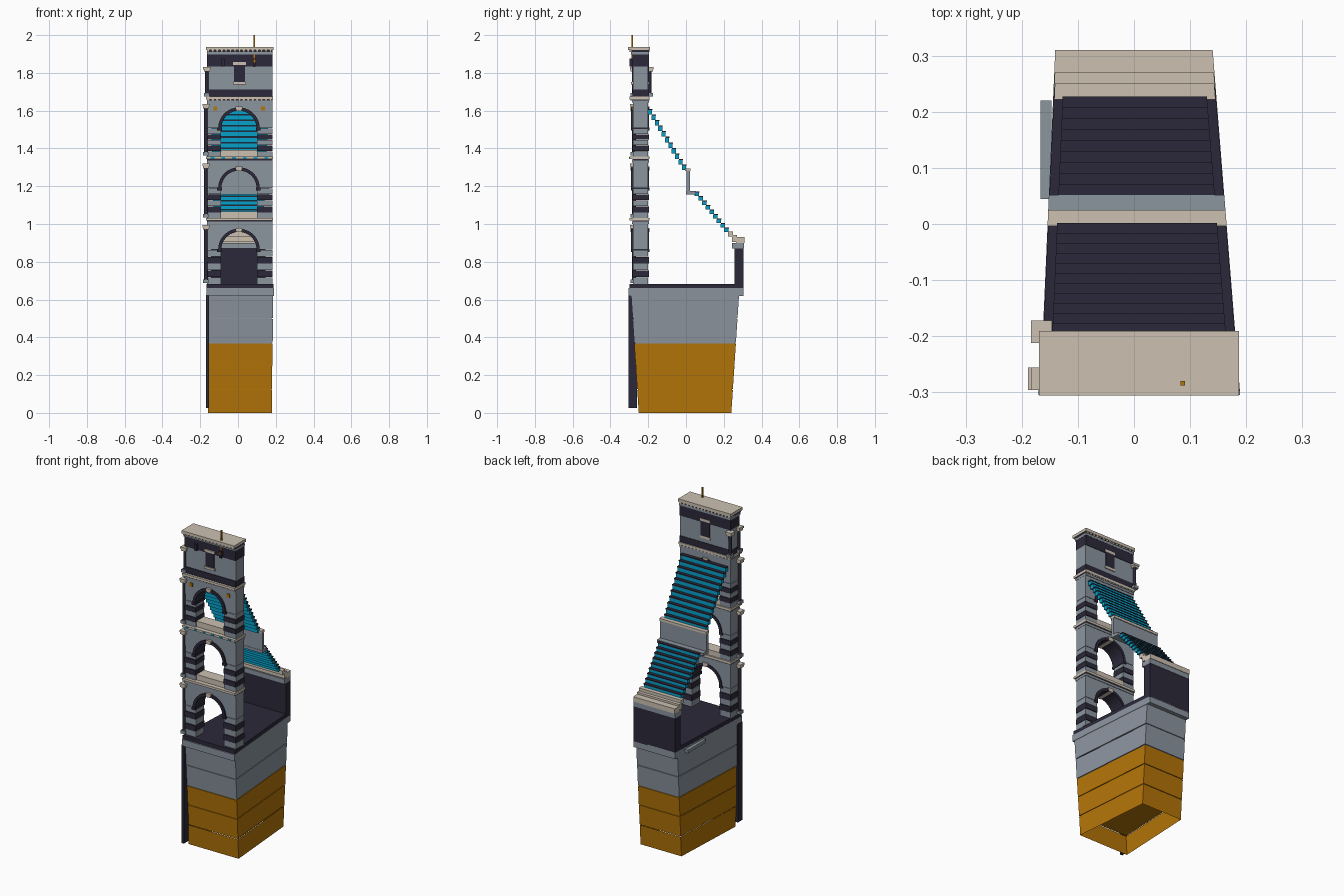
import bpy, bmesh, math

if "Cube" in bpy.data.objects:
    bpy.data.objects.remove(bpy.data.objects["Cube"])

def mat(name, r, g, b):
    m = bpy.data.materials.new(name)
    m.diffuse_color = tuple((c / 255) ** 2.2 for c in (r, g, b)) + (1,)
    m.use_nodes = True
    m.node_tree.nodes["Principled BSDF"].inputs["Base Color"].default_value = m.diffuse_color
    return m

DARK = mat("dark slate", 47, 45, 60)
GRAY = mat("blue gray stone", 138, 147, 157)
BEIGE = mat("pale stone", 203, 192, 176)
OCHRE = mat("ochre", 178, 116, 16)
CYAN = mat("cyan", 14, 160, 200)

# The model is a wedge slice: side planes as a function of depth
def left(y): return -0.154 + 0.044 * y
def right(y): return 0.165 - 0.08 * y

def finish(name, bm, m):
    bmesh.ops.recalc_face_normals(bm, faces=bm.faces)
    me = bpy.data.meshes.new(name)
    bm.to_mesh(me)
    bm.free()
    me.materials.append(m)
    ob = bpy.data.objects.new(name, me)
    bpy.context.collection.objects.link(ob)
    return ob

def hexa(name, lo, hi, m, open_ends=False):
    """Solid between two quads."""
    bm = bmesh.new()
    a = [bm.verts.new(p) for p in lo]
    b = [bm.verts.new(p) for p in hi]
    if not open_ends:
        bm.faces.new(a[::-1])
        bm.faces.new(b)
    for i in range(4):
        j = (i + 1) % 4
        bm.faces.new((a[i], a[j], b[j], b[i]))
    return finish(name, bm, m)

def wedge(name, y0, y1, z0, z1, m, inset=0.0, grow=0.0, open_ends=False):
    """Slab following the side planes; grow widens the top in depth."""
    def quad(ya, yb, z):
        return [(left(ya) + inset, ya, z), (right(ya) - inset, ya, z),
                (right(yb) - inset, yb, z), (left(yb) + inset, yb, z)]
    return hexa(name, quad(y0, y1, z0), quad(y0 - grow, y1 + grow, z1), m, open_ends)

def box(name, x0, x1, y0, y1, z0, z1, m):
    q = [(x0, y0), (x1, y0), (x1, y1), (x0, y1)]
    return hexa(name, [(x, y, z0) for x, y in q], [(x, y, z1) for x, y in q], m)

def prism(name, pts, y0, y1, m):
    """Front profile (x, z) pushed through in depth."""
    bm = bmesh.new()
    f = bm.faces.new([bm.verts.new((x, y0, z)) for x, z in pts])
    r = bmesh.ops.extrude_face_region(bm, geom=[f])
    bmesh.ops.translate(bm, vec=(0, y1 - y0, 0),
                        verts=[v for v in r["geom"] if isinstance(v, bmesh.types.BMVert)])
    return finish(name, bm, m)

def column(name, x, y, z0, z1, r=0.011):
    bm = bmesh.new()
    bmesh.ops.create_cone(bm, cap_ends=True, segments=12, radius1=r, radius2=r * 0.85, depth=z1 - z0)
    bmesh.ops.translate(bm, vec=(x, y, (z0 + z1) / 2), verts=bm.verts)
    finish(name + "_shaft", bm, DARK)
    box(name + "_base", x - .015, x + .015, y - .017, y + .017, z0 - .01, z0 + .008, GRAY)
    box(name + "_capital", x - .016, x + .016, y - .017, y + .017, z1 - .008, z1 + .004, BEIGE)
    box(name + "_abacus", x - .019, x + .019, y - .02, y + .02, z1 + .004, z1 + .016, BEIGE)

# Base: flared courses, the lowest open underneath
levels = [0, .127, .252, .372, .502, .625]
for i in range(5):
    z0, z1 = levels[i], levels[i + 1]
    g = 0.065 * z0
    wedge(f"base_course_{i+1}", -.25 - g, .24 + g, z0, z1 - .005, OCHRE if i < 3 else GRAY,
          inset=.006 - .008 * z0, grow=.065 * (z1 - z0), open_ends=(i == 0))
    if i:
        wedge(f"base_joint_{i+1}", -.245 - g, .235 + g, z0 - .006, z0, OCHRE if i < 3 else GRAY, inset=.009)
box("corner_post", -.17, -.153, -.305, -.26, .025, .625, DARK)
wedge("base_ledge", -.305, .305, .62, .66, GRAY)
box("side_ledge_strip", -.167, -.147, .045, .22, .63, .65, GRAY)
wedge("floor", -.298, .285, .655, .683, DARK, inset=.001)

# Low rear wall and its pale steps
wedge("rear_wall", .257, .305, .655, .87, DARK)
wedge("rear_wall_cap", .243, .307, .87, .9, GRAY)
wedge("rear_step_1", .265, .31, .9, .93, BEIGE)
wedge("rear_step_2", .243, .27, .905, .942, BEIGE, inset=.001)
wedge("rear_step_3", .222, .25, .935, .96, BEIGE, inset=.002)

# Seating tiers
def tiers(name, n, ya, yb, za, zb):
    dy, dz = (yb - ya) / n, (zb - za) / n
    for i in range(n):
        y, z = ya + i * dy, za + (i + 1) * dz
        wedge(f"{name}_riser_{i+1}", y + dy - .004, y, z - dz, z - .006, CYAN, inset=.019)
        wedge(f"{name}_tread_{i+1}", y + dy - .002, y + .002, z - .006, z, DARK, inset=.017)
tiers("lower_tier", 9, .225, .05, .958, 1.172)
tiers("upper_tier", 11, 0, -.197, 1.285, 1.61)
wedge("walkway", 0, .052, 1.157, 1.174, GRAY)
wedge("walkway_wall", .002, .02, 1.174, 1.282, GRAY)
wedge("walkway_wall_cap", -.004, .025, 1.28, 1.295, BEIGE)

# Facade storeys
XL, XR, CX, R, YF, YB = -.163, .182, .005, .095, -.28, -.2

def arc(r, z, n=18):
    return [(CX - r * math.cos(math.pi * i / n), z + r * math.sin(math.pi * i / n)) for i in range(n + 1)]

def storey(k, z0, top):
    spring = top - .135
    n = 5
    h = (spring - z0) / n
    # striped piers
    for i in range(n):
        m = DARK if i % 2 else GRAY
        o = .003 if i % 2 else 0
        for s, a, b in (("left", XL, CX - R), ("right", CX + R, XR)):
            box(f"storey{k}_{s}_pier_{i+1}", a, b, YF - o, YB + o, z0 + i * h, z0 + (i + 1) * h - .002, m)
    # arch wall, ring, imposts and keystone
    prism(f"storey{k}_arch_wall", [(XL, spring)] + arc(R, spring) + [(XR, spring), (XR, top), (XL, top)], YF, YB, GRAY)
    prism(f"storey{k}_arch_ring", arc(R - .002, spring) + arc(R + .015, spring)[::-1], YF - .01, YB + .005, DARK)
    for s in (-1, 1):
        x = CX + s * (R + .008)
        box(f"storey{k}_impost", x - .012, x + .012, YF - .012, YB + .006, spring - .012, spring + .003, DARK)
    prism(f"storey{k}_keystone", [(CX - .012, spring + R - .003), (CX + .012, spring + R - .003),
                                  (CX + .018, spring + R + .02), (CX - .018, spring + R + .02)], YF - .014, YB + .007, BEIGE)
    # entablature
    box(f"storey{k}_frieze", XL - .002, XR + .001, YF - .006, YB + .003, top, top + .012, GRAY)
    box(f"storey{k}_shadow_band", XL, XR, YF - .003, YB + .002, top + .012, top + .018, DARK)
    box(f"storey{k}_cornice", XL - .006, XR + .004, YF - .018, YB + .008, top + .018, top + .032, BEIGE)
    column(f"storey{k}_column", -.17, -.276, z0 + .015, top - .022)

for k, (z0, top) in enumerate([(.683, 1.0), (1.03, 1.325), (1.357, 1.642)], 1):
    storey(k, z0, top)
    if k > 1:
        box(f"storey{k}_sill", CX - R, CX + R, YF + .008, YB, z0, z0 + .035, BEIGE)
for i in range(6):
    x = -.135 + i * .057
    box("cyan_inlay", x - .01, x + .01, YF - .021, YF - .01, 1.346, 1.354, CYAN)
for x in (-.12, .132):
    box("ochre_plaque", x - .01, x + .01, YF - .006, YF, 1.6, 1.622, OCHRE)

# Attic storey
box("attic_plinth", XL, XR, YF - .004, YB + .003, 1.672, 1.712, DARK)
box("attic_wall", XL, XR, YF, YB, 1.712, 1.835, GRAY)
box("attic_band", XL, XR, YF - .003, YB + .003, 1.835, 1.897, DARK)
box("attic_window", -.022, .038, YF - .005, YB + .005, 1.752, 1.842, DARK)
box("window_sill", -.027, .043, YF - .01, YB + .005, 1.738, 1.752, BEIGE)
box("window_lintel", -.027, .043, YF - .01, YB + .005, 1.842, 1.857, BEIGE)
box("roof_molding", XL - .002, XR + .001, YF - .01, YB + .004, 1.897, 1.91, GRAY)
box("roof_slab", XL - .006, XR + .005, YF - .026, YB + .009, 1.92, 1.938, BEIGE)
box("roof_core", XL, XR, YF - .008, YB + .003, 1.91, 1.92, DARK)
# dentils under the two upper cornices
for i in range(15):
    x = XL + .006 + i * .0235
    box("roof_dentil", x - .006, x + .006, YF - .02, YB + .007, 1.91, 1.92, BEIGE)
    box("cornice_dentil", x - .006, x + .006, YF - .013, YB + .006, 1.653, 1.661, BEIGE)
column("attic_front_column", -.165, -.276, 1.685, 1.815, .01)
column("attic_rear_column", -.165, -.192, 1.685, 1.815, .01)
# mast with brackets
for x in (-.08, .087):
    box("mast_bracket", x - .008, x + .008, YF - .018, YF, 1.835, 1.875, DARK)
box("mast", .083, .091, -.288, -.28, 1.83, 2.0, OCHRE)
box("mast_foot", .081, .093, -.3, -.28, 1.855, 1.87, OCHRE)
